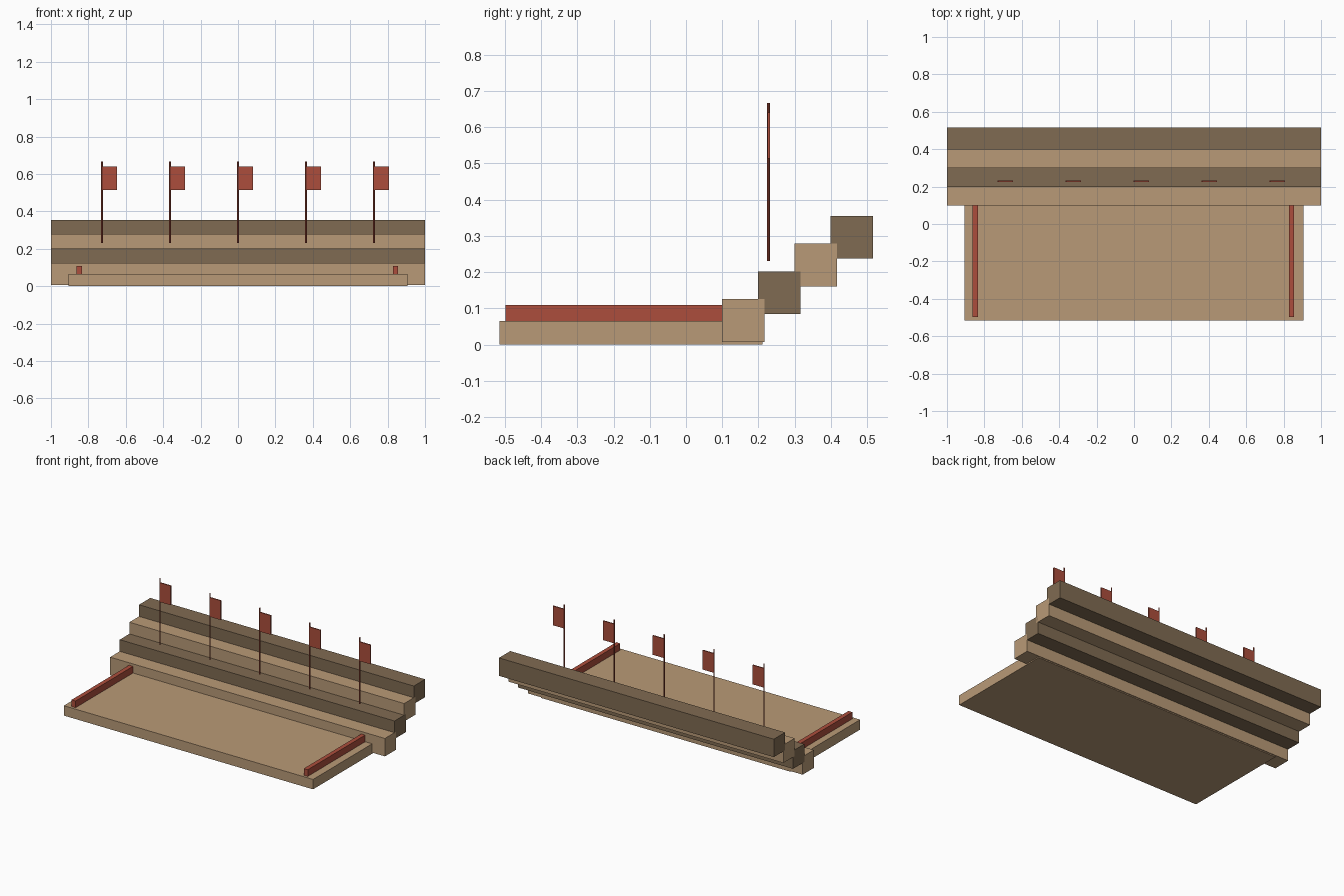
import bpy
import bmesh
from mathutils import Matrix, Vector

if "Cube" in bpy.data.objects:
    bpy.data.objects.remove(bpy.data.objects["Cube"])


def material(name, rgb):
    m = bpy.data.materials.new(name)
    m.diffuse_color = (*rgb, 1)
    m.use_nodes = True
    m.node_tree.nodes["Principled BSDF"].inputs["Base Color"].default_value = m.diffuse_color
    return m


TAN = material("tan_wood", (0.485, 0.323, 0.184))
BROWN = material("brown_wood", (0.216, 0.147, 0.084))
RED = material("red_paint", (0.413, 0.076, 0.045))


def finish(name, bm, mat):
    mesh = bpy.data.meshes.new(name)
    bm.to_mesh(mesh)
    bm.free()
    mesh.materials.append(mat)
    obj = bpy.data.objects.new(name, mesh)
    bpy.context.collection.objects.link(obj)
    return obj


def box(name, lo, hi, mat):
    lo, hi = Vector(lo), Vector(hi)
    bm = bmesh.new()
    bmesh.ops.create_cube(bm, size=1, matrix=Matrix.Translation((lo + hi) / 2)
                          @ Matrix.Diagonal((*(hi - lo), 1)))
    return finish(name, bm, mat)


def pole(name, x, y, z0, z1, r, mat):
    bm = bmesh.new()
    bmesh.ops.create_cone(bm, cap_ends=True, segments=8, radius1=r, radius2=r,
                          depth=z1 - z0,
                          matrix=Matrix.Translation((x, y, (z0 + z1) / 2)))
    return finish(name, bm, mat)


# Ground platform
box("platform", (-0.907, -0.515, 0), (0.907, 0.211, 0.065), TAN)

# Overlapping seating tiers in alternating colours
for i in range(4):
    y, z = 0.099 + 0.1 * i, 0.007 + 0.0767 * i
    box(f"tier_{i + 1}", (-1, y, z), (1, y + 0.117, z + 0.118),
        BROWN if i % 2 else TAN)

# Side rails on the platform
for side, x in (("left", -0.848), ("right", 0.842)):
    box(f"{side}_rail", (x - 0.0145, -0.498, 0.065), (x + 0.0145, 0.105, 0.109), RED)

# Row of flags
for i in range(5):
    x, y = 0.3635 * (i - 2), 0.228
    pole(f"flag_pole_{i + 1}", x, y, 0.23, 0.667, 0.0042, RED)
    box(f"flag_{i + 1}", (x, y - 0.0036, 0.513), (x + 0.08, y + 0.0036, 0.64), RED)
